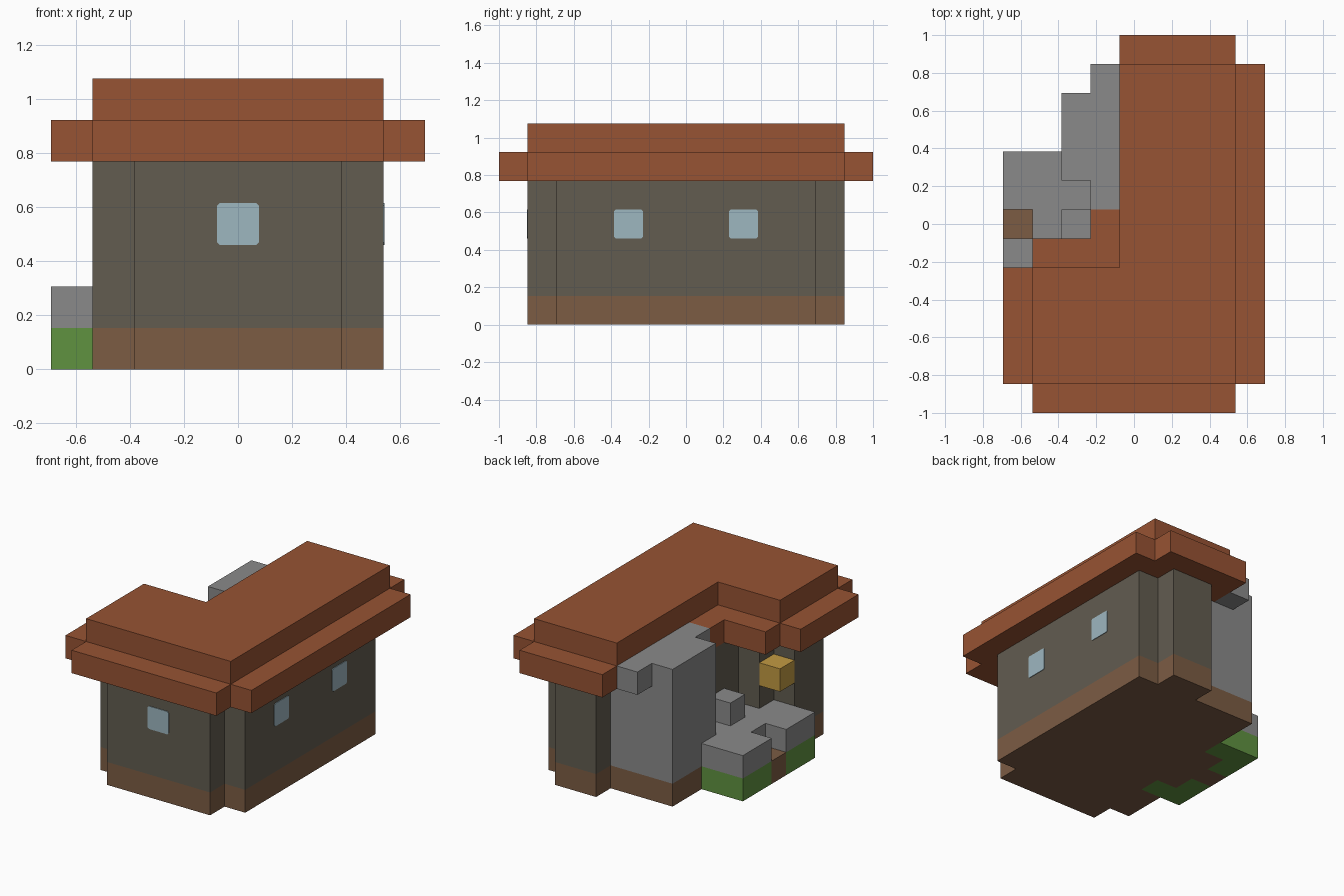
import bpy, bmesh
from mathutils import Vector

if "Cube" in bpy.data.objects:
    bpy.data.objects.remove(bpy.data.objects["Cube"])

U = 2 / 13                      # block size
OFF = Vector((-4.5, -6.5, 0))   # block grid origin, in blocks


def material(name, rgb):
    m = bpy.data.materials.new(name)
    lin = [(c / 255 / 12.92) if c < 10 else ((c / 255 + 0.055) / 1.055) ** 2.4 for c in rgb]
    m.diffuse_color = (*lin, 1)
    m.use_nodes = True
    m.node_tree.nodes["Principled BSDF"].inputs["Base Color"].default_value = m.diffuse_color
    return m


MATS = {
    "roof": material("terracotta", (151, 83, 51)),
    "walls": material("dark_olive", (98, 92, 80)),
    "foundation": material("brown_earth", (124, 92, 68)),
    "stone_rubble": material("grey_stone", (138, 138, 138)),
    "grass": material("grass_green", (96, 146, 64)),
    "lantern": material("amber", (194, 154, 66)),
}
GLASS = material("pale_glass", (158, 183, 192))

cells = {}


def fill(part, x, y, z):
    """Fill a block range (end exclusive) with a part; None carves it away."""
    for i in range(*x):
        for j in range(*y):
            for k in range(*z):
                if part:
                    cells[i, j, k] = part
                else:
                    cells.pop((i, j, k), None)


# foundation and walls share a plan with notched corners
for part, z in (("foundation", (0, 1)), ("walls", (1, 5))):
    fill(part, (1, 8), (2, 11), z)
    fill(part, (2, 7), (1, 12), z)

# eave and upper roof slab
fill("roof", (0, 9), (1, 12), (5, 6))
fill("roof", (1, 8), (0, 13), (5, 6))
fill("roof", (1, 8), (1, 12), (6, 7))

# broken back-left corner
fill(None, (0, 4), (5, 13), (5, 7))
fill(None, (1, 2), (9, 11), (0, 5))
fill(None, (2, 5), (11, 12), (0, 5))
fill(None, (1, 2), (4, 11), (1, 5))
fill(None, (2, 3), (5, 8), (1, 5))
fill("roof", (1, 4), (5, 6), (5, 6))
fill("roof", (3, 4), (6, 7), (5, 6))

# tall stone
fill("stone_rubble", (2, 4), (8, 11), (1, 6))
fill("stone_rubble", (3, 4), (7, 8), (1, 6))
fill("stone_rubble", (4, 5), (10, 11), (1, 5))
fill("stone_rubble", (3, 4), (11, 12), (5, 6))

# low rubble with a gap, and one loose block on it
fill("stone_rubble", (0, 2), (4, 9), (1, 2))
fill("stone_rubble", (2, 3), (5, 8), (1, 2))
fill(None, (0, 1), (6, 7), (1, 2))
fill("stone_rubble", (2, 3), (6, 7), (2, 3))
fill("foundation", (0, 1), (6, 7), (0, 1))

# grass patches and lantern block
fill("grass", (0, 2), (4, 5), (0, 1))
fill("grass", (0, 1), (5, 6), (0, 1))
fill("grass", (0, 1), (7, 8), (0, 1))
fill("grass", (0, 2), (8, 9), (0, 1))
fill("lantern", (1, 2), (4, 5), (3, 4))


def finish(bm, name, mat):
    me = bpy.data.meshes.new(name)
    bm.to_mesh(me)
    bm.free()
    me.materials.append(mat)
    ob = bpy.data.objects.new(name, me)
    bpy.context.collection.objects.link(ob)


# outer faces of each part
for part, mat in MATS.items():
    bm = bmesh.new()
    for cell in [c for c, p in cells.items() if p == part]:
        mid = Vector(cell) + OFF + Vector((0.5, 0.5, 0.5))
        for axis in range(3):
            for sign in (-1, 1):
                near = list(cell)
                near[axis] += sign
                if tuple(near) in cells:
                    continue
                n, a, b = Vector(), Vector(), Vector()
                n[axis] = 0.5 * sign
                a[(axis + 1) % 3] = 0.5
                b[(axis + 2) % 3] = 0.5 * sign
                bm.faces.new([bm.verts.new((mid + n + s * a + t * b) * U)
                              for s, t in ((-1, -1), (1, -1), (1, 1), (-1, 1))])
    bmesh.ops.remove_doubles(bm, verts=bm.verts[:], dist=1e-4)
    bmesh.ops.dissolve_limit(bm, angle_limit=0.01, verts=bm.verts[:], edges=bm.edges[:])
    finish(bm, part, mat)


def window(name, centre, side, normal):
    """Thin glass plate with clipped corners."""
    h, c = U / 2, 0.009
    outline = [(-h + c, -h), (h - c, -h), (h, -h + c), (h, h - c),
               (h - c, h), (-h + c, h), (-h, h - c), (-h, -h + c)]
    bm = bmesh.new()
    f = bm.faces.new([bm.verts.new(centre + side * s + Vector((0, 0, t))) for s, t in outline])
    ext = bmesh.ops.extrude_face_region(bm, geom=[f])
    for v in ext["geom"]:
        if isinstance(v, bmesh.types.BMVert):
            v.co += normal * 0.004
    bmesh.ops.recalc_face_normals(bm, faces=bm.faces[:])
    finish(bm, name, GLASS)


X, Y = Vector((1, 0, 0)), Vector((0, 1, 0))
window("front_window", Vector((0, -5.5, 3.5)) * U, X, -Y)
for name, y in (("side_window_front", -2), ("side_window_back", 2)):
    window(name, Vector((3.5, y, 3.5)) * U, Y, X)
